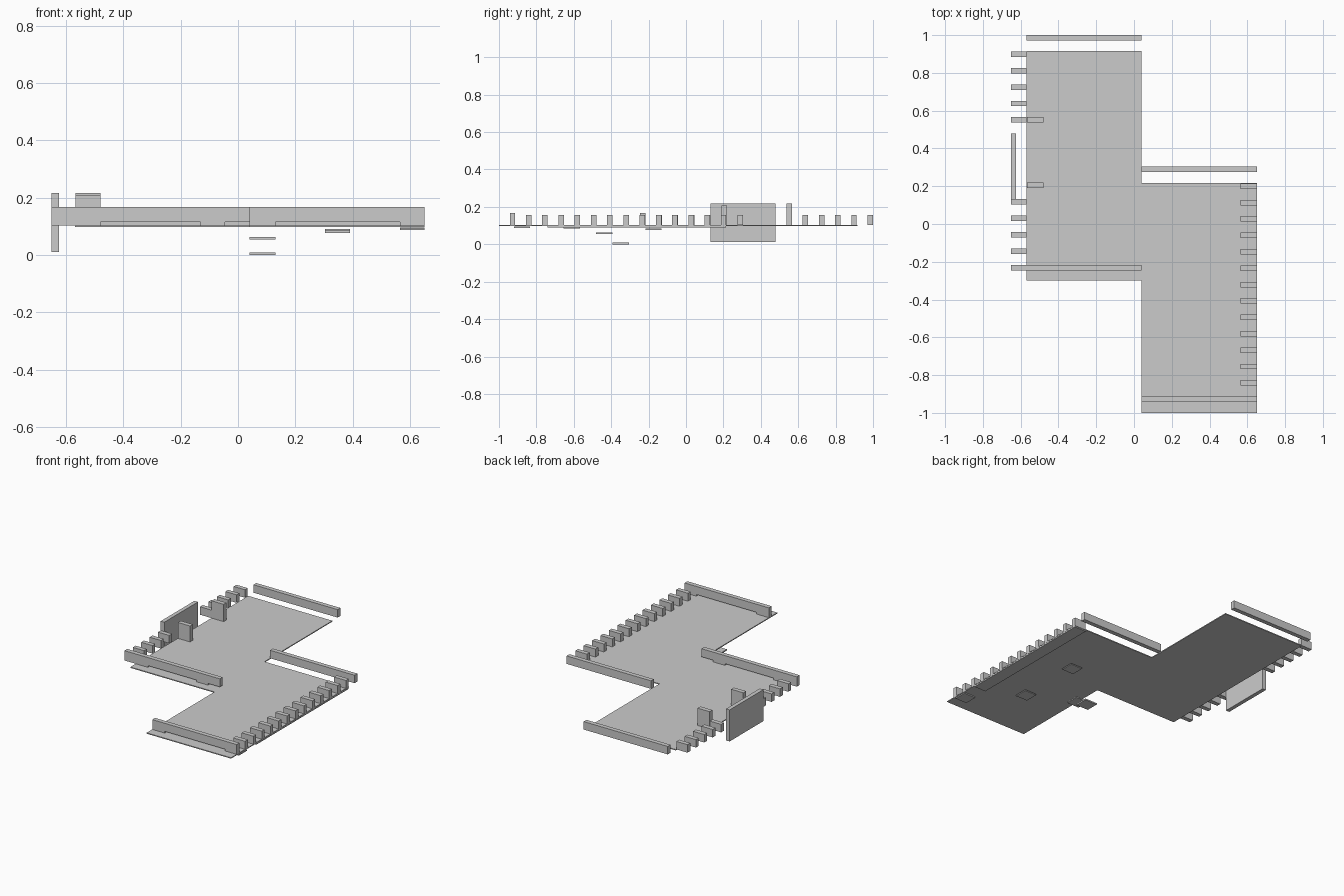
import bpy, bmesh

if "Cube" in bpy.data.objects:
    bpy.data.objects.remove(bpy.data.objects["Cube"])


def prism(name, pts, lo, hi, axis="z"):
    """Extrude a 2D outline along z (pts = x,y) or along y (pts = x,z)."""
    bm = bmesh.new()
    place = (lambda a, b, t: (a, b, t)) if axis == "z" else (lambda a, b, t: (a, t, b))
    face = bm.faces.new([bm.verts.new(place(a, b, lo)) for a, b in pts])
    new = bmesh.ops.extrude_face_region(bm, geom=[face])["geom"]
    shift = (0, 0, hi - lo) if axis == "z" else (0, hi - lo, 0)
    bmesh.ops.translate(bm, vec=shift, verts=[v for v in new if isinstance(v, bmesh.types.BMVert)])
    bmesh.ops.recalc_face_normals(bm, faces=bm.faces)
    me = bpy.data.meshes.new(name)
    bm.to_mesh(me)
    bm.free()
    ob = bpy.data.objects.new(name, me)
    bpy.context.collection.objects.link(ob)
    return ob


def box(name, x0, x1, y0, y1, z0, z1):
    return prism(name, [(x0, y0), (x1, y0), (x1, y1), (x0, y1)], z0, z1)


FLOOR, TOP, UNDER = 0.104, 0.156, 0.098
PITCH, HALF = 0.0868, 0.0145
OUT, IN, MID = 0.65, 0.565, 0.04

# stepped deck made of two offset rectangles
prism("deck", [(-0.568, -0.30), (MID, -0.30), (MID, -1.0), (OUT, -1.0), (OUT, 0.217),
               (MID, 0.217), (MID, 0.917), (-0.568, 0.917)], UNDER, FLOOR)

# long end walls; the front-facing ones have shallow notches underneath
N, H = 0.115, 0.168
prism("front_wall", [(MID, FLOOR), (0.13, FLOOR), (0.13, N), (IN, N), (IN, FLOOR),
                     (OUT, FLOOR), (OUT, H), (MID, H)], -0.942, -0.913, "y")
prism("middle_wall", [(-OUT, FLOOR), (-0.48, FLOOR), (-0.48, N), (-0.13, N), (-0.13, FLOOR),
                      (-0.045, FLOOR), (-0.045, N), (MID, N), (MID, H), (-OUT, H)],
      -0.245, -0.216, "y")
box("right_back_wall", MID, OUT, 0.275, 0.304, FLOOR, TOP)
box("back_wall", -0.568, MID, 0.971, 1.0, FLOOR, TOP)

# rows of short blocks along both outer sides
for i in range(1, 14):
    y = -0.928 + PITCH * i
    box("right_block", IN, OUT, y - HALF, y + HALF, FLOOR, TOP)
for i in (1, 2, 3, 4, 9, 10, 11, 12, 13):
    y = -0.23 + PITCH * i
    box("left_block", -OUT, -0.569, y - HALF, y + HALF, FLOOR, TOP)

# doorway: tall jambs and upright outer panel
box("back_jamb", -0.567, -0.48, 0.537, 0.566, FLOOR, 0.217)
box("front_jamb", -0.567, -0.48, 0.19, 0.219, FLOOR, 0.208)
box("door_panel", -OUT, -0.624, 0.13, 0.478, 0.011, 0.217)

# thin strips beneath the right edge
box("edge_strip", IN, OUT, -0.74, 0.215, 0.09, 0.097)
box("edge_pad", IN, OUT, -0.92, -0.835, 0.087, 0.094)

# small plates under the deck and two lower steps
box("rear_under_plate", 0.304, 0.39, -0.217, -0.132, 0.077, 0.084)
box("front_under_plate", 0.304, 0.39, -0.655, -0.568, 0.084, 0.091)
box("upper_step", MID, 0.13, -0.48, -0.392, 0.055, 0.063)
box("lower_step", MID, 0.13, -0.392, -0.306, 0.0, 0.009)
